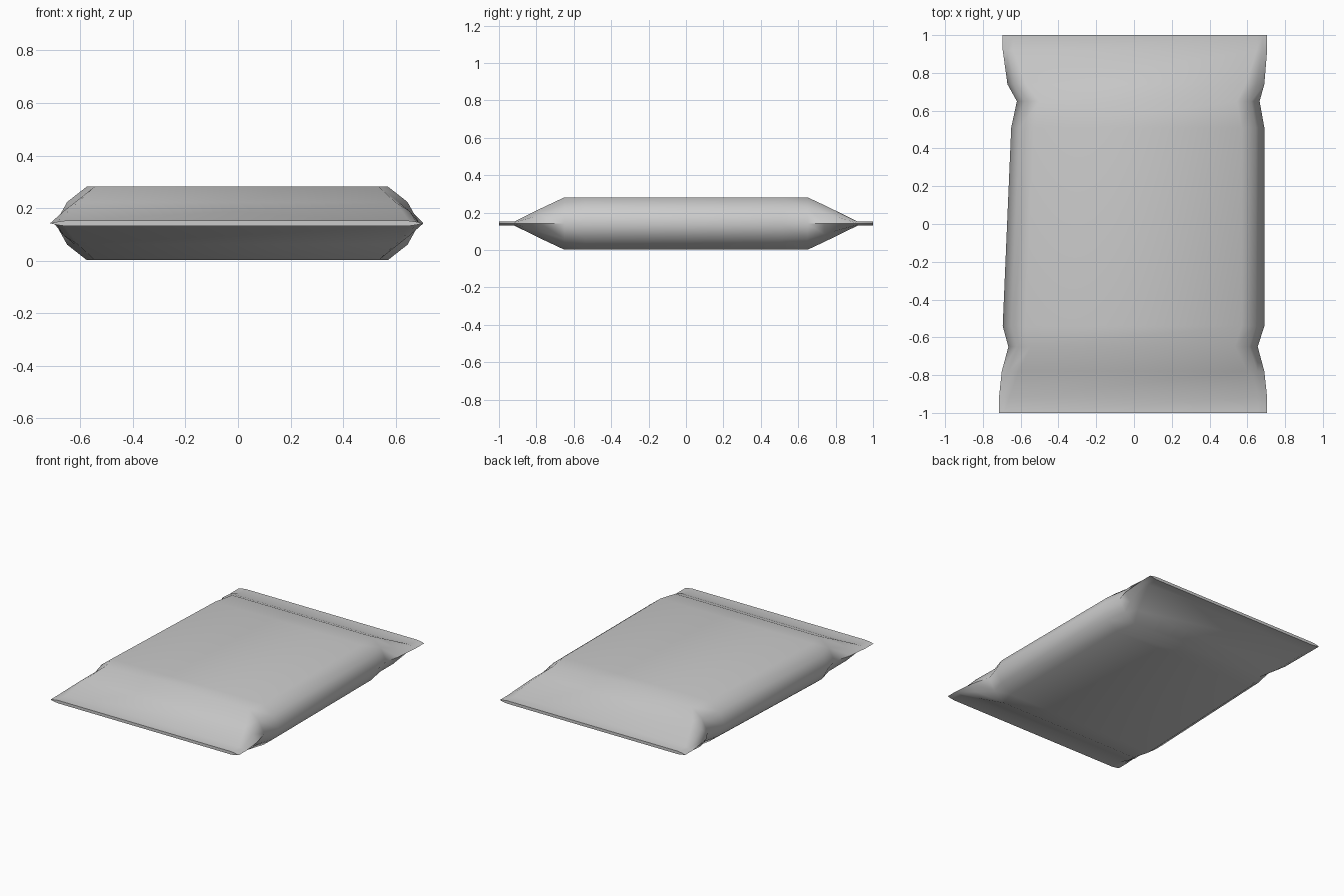
import bpy, bmesh, math

cube = bpy.data.objects.get("Cube")
if cube:
    bpy.data.objects.remove(cube, do_unlink=True)

foil = bpy.data.materials.new("grey_foil")
foil.use_nodes = True
colour = (0.6, 0.6, 0.6, 1)
foil.diffuse_color = colour
foil.node_tree.nodes["Principled BSDF"].inputs["Base Color"].default_value = colour

MID = 0.142
# Stations along the pouch: y, right edge, left edge, half thickness
stations = [
    (-1.0, -0.715, 0.705, 0.01), (-0.92, -0.715, 0.705, 0.01),
    (-0.78, -0.70, 0.69, 0.079), (-0.65, -0.665, 0.655, 0.14),
    (-0.54, -0.695, 0.69, 0.14), (0.51, -0.65, 0.69, 0.14),
    (0.65, -0.62, 0.665, 0.14), (0.74, -0.67, 0.69, 0.098),
    (0.92, -0.695, 0.705, 0.01), (1.0, -0.695, 0.705, 0.01),
]


def section(y, right, left, half):
    """Flattened octagon with pointed side seams."""
    full = half / 0.14
    flat, shoulder = 0.05 + 0.07 * full, 0.025 + 0.02 * full
    top = [(right, 0), (right + shoulder, half * 0.58), (right + flat, half),
           (left - flat, half), (left - shoulder, half * 0.58), (left, 0)]
    bottom = [(x, -z) for x, z in reversed(top[1:-1])]
    return [(x, y, MID + z) for x, z in top + bottom]


# Pouch body with flat sealed ends
bm = bmesh.new()
rings = [[bm.verts.new(p) for p in section(*s)] for s in stations]
for a, b in zip(rings, rings[1:]):
    for i in range(len(a)):
        j = (i + 1) % len(a)
        bm.faces.new((a[i], a[j], b[j], b[i]))
bm.faces.new(rings[0])
bm.faces.new(rings[-1])
bmesh.ops.recalc_face_normals(bm, faces=bm.faces)

mesh = bpy.data.meshes.new("pouch")
bm.to_mesh(mesh)
bm.free()
mesh.materials.append(foil)
pouch = bpy.data.objects.new("pouch", mesh)
bpy.context.collection.objects.link(pouch)
bpy.context.view_layer.objects.active = pouch
pouch.select_set(True)
bpy.ops.object.shade_smooth_by_angle(angle=math.radians(60))
